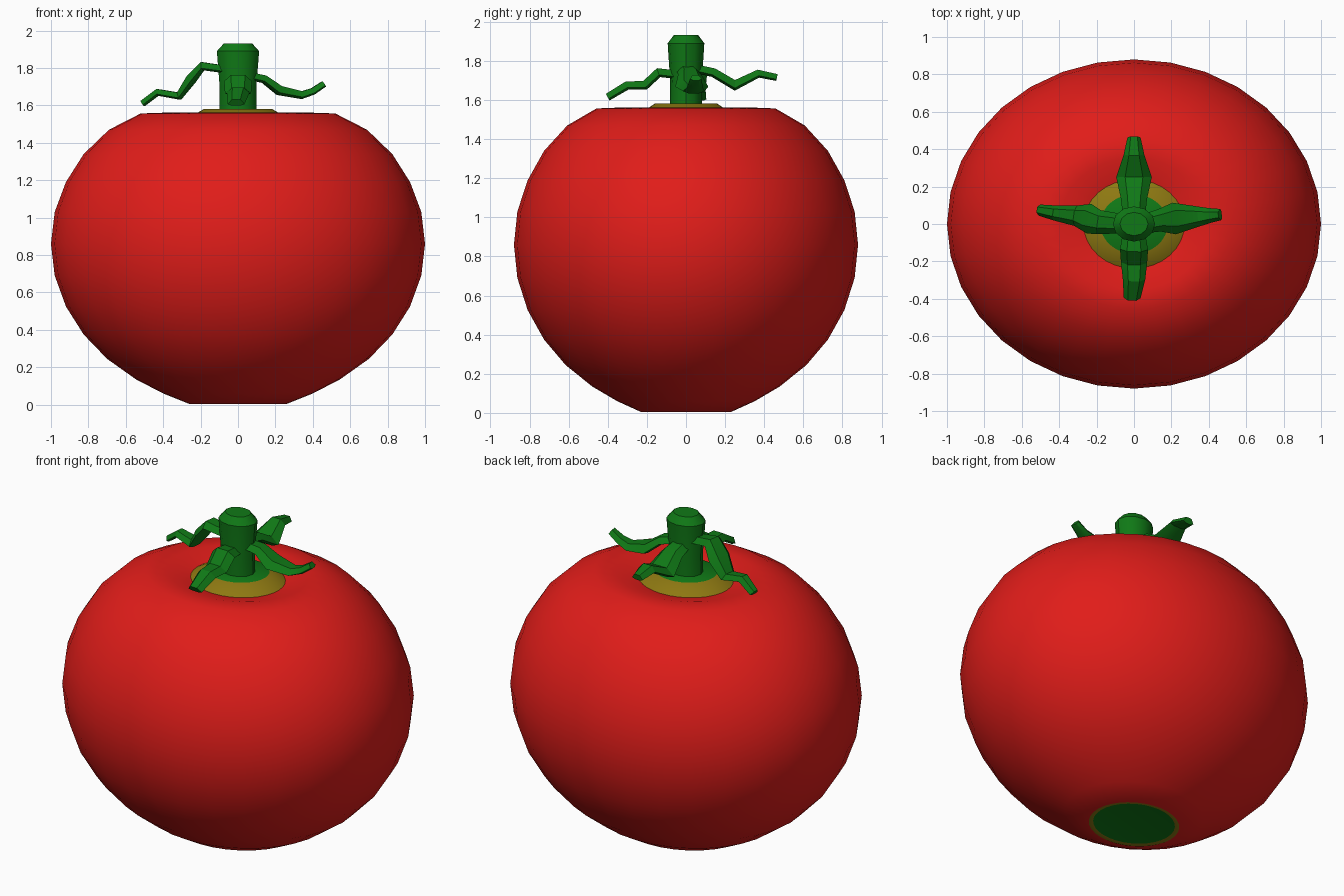
import bpy, bmesh, math
from mathutils import Vector

if "Cube" in bpy.data.objects:
    bpy.data.objects.remove(bpy.data.objects["Cube"])


def material(name, color):
    m = bpy.data.materials.new(name)
    m.diffuse_color = (*color, 1)
    m.use_nodes = True
    m.node_tree.nodes["Principled BSDF"].inputs["Base Color"].default_value = m.diffuse_color
    return m


RED = material("red_skin", (0.75, 0.012, 0.010))
GREEN = material("leaf_green", (0.005, 0.19, 0.008))
OCHRE = material("ochre", (0.27, 0.19, 0.006))


def finish(name, bm, mats, angle):
    bmesh.ops.recalc_face_normals(bm, faces=bm.faces[:])
    me = bpy.data.meshes.new(name)
    bm.to_mesh(me)
    bm.free()
    for m in mats:
        me.materials.append(m)
    ob = bpy.data.objects.new(name, me)
    bpy.context.collection.objects.link(ob)
    bpy.ops.object.select_all(action='DESELECT')
    ob.select_set(True)
    bpy.context.view_layer.objects.active = ob
    bpy.ops.object.shade_smooth_by_angle(angle=math.radians(angle))
    return ob


def skin(bm, rings, slots):
    """Bridge equal rings of points, cap both ends; slots = material per band."""
    loops = [[bm.verts.new(p) for p in ring] for ring in rings]
    n = len(loops[0])
    for a, b, slot in zip(loops, loops[1:], slots[1:]):
        for i in range(n):
            j = (i + 1) % n
            bm.faces.new((a[i], a[j], b[j], b[i])).material_index = slot
    bm.faces.new(loops[0]).material_index = slots[0]
    bm.faces.new(loops[-1]).material_index = slots[-1]


def lathe(name, profile, slots, mats, sides, squash, angle):
    rings = []
    for r, z in profile:
        rings.append([(r * math.cos(t), squash * r * math.sin(t), z)
                      for t in (2 * math.pi * i / sides for i in range(sides))])
    bm = bmesh.new()
    skin(bm, rings, slots)
    return finish(name, bm, mats, angle)


# Fruit: squashed sphere with dimpled top, ochre collar and flat base scar
profile = [(0.235, 0.008), (0.26, 0.004), (0.40, 0.06), (0.545, 0.135), (0.70, 0.245),
           (0.825, 0.375), (0.92, 0.525), (0.98, 0.69), (1.0, 0.86), (0.98, 1.03),
           (0.92, 1.19), (0.825, 1.34), (0.69, 1.47), (0.52, 1.557), (0.40, 1.561),
           (0.27, 1.53), (0.18, 1.582)]
slots = [1, 2] + [0] * 14 + [2, 1]
lathe("tomato_body", profile, slots, [RED, GREEN, OCHRE], 32, 0.88, 40)

# Stem with a bevelled top
lathe("stem", [(0.10, 1.55), (0.098, 1.70), (0.113, 1.89), (0.075, 1.932)],
      [0, 0, 0, 0, 0], [GREEN], 12, 0.83, 35)


def leaf(name, stations):
    """Kinked strip; each station is (x, y, z, half width)."""
    pts = [Vector(s[:3]) for s in stations]
    out = Vector((pts[-1].x, pts[-1].y, 0)).normalized()
    side = Vector((-out.y, out.x, 0))
    rings = []
    for i, p in enumerate(pts):
        d = (pts[min(i + 1, len(pts) - 1)] - pts[max(i - 1, 0)]).normalized()
        up = d.cross(side).normalized()
        if up.z < 0:
            up = -up
        w = stations[i][3]
        h = 0.012 + 0.16 * w
        rings.append([p + side * w * a + up * h * b for a, b in
                      ((1, -0.5), (0.5, 1), (-0.5, 1), (-1, -0.5), (-0.5, -1), (0.5, -1))])
    bm = bmesh.new()
    skin(bm, rings, [0] * (len(rings) + 1))
    return finish(name, bm, [GREEN], 25)


# Four drooping sepals around the stem
leaf("sepal_right", [(0.05, 0, 1.76, 0.05), (0.14, 0.02, 1.74, 0.06), (0.22, 0.03, 1.68, 0.085),
                     (0.34, 0.04, 1.655, 0.055), (0.40, 0.045, 1.675, 0.04), (0.46, 0.05, 1.715, 0.03)])
leaf("sepal_left", [(-0.05, 0, 1.79, 0.05), (-0.19, 0.01, 1.81, 0.065), (-0.25, 0.03, 1.74, 0.08),
                    (-0.315, 0.045, 1.65, 0.055), (-0.43, 0.06, 1.67, 0.04), (-0.51, 0.075, 1.61, 0.03)])
leaf("sepal_back", [(0, 0.05, 1.76, 0.06), (0, 0.14, 1.74, 0.07), (0, 0.25, 1.675, 0.095),
                    (0, 0.37, 1.735, 0.055), (0, 0.465, 1.715, 0.035)])
leaf("sepal_front", [(0, -0.05, 1.73, 0.06), (0, -0.14, 1.74, 0.075), (0, -0.21, 1.675, 0.07),
                     (0, -0.30, 1.675, 0.06), (-0.01, -0.40, 1.615, 0.045)])
